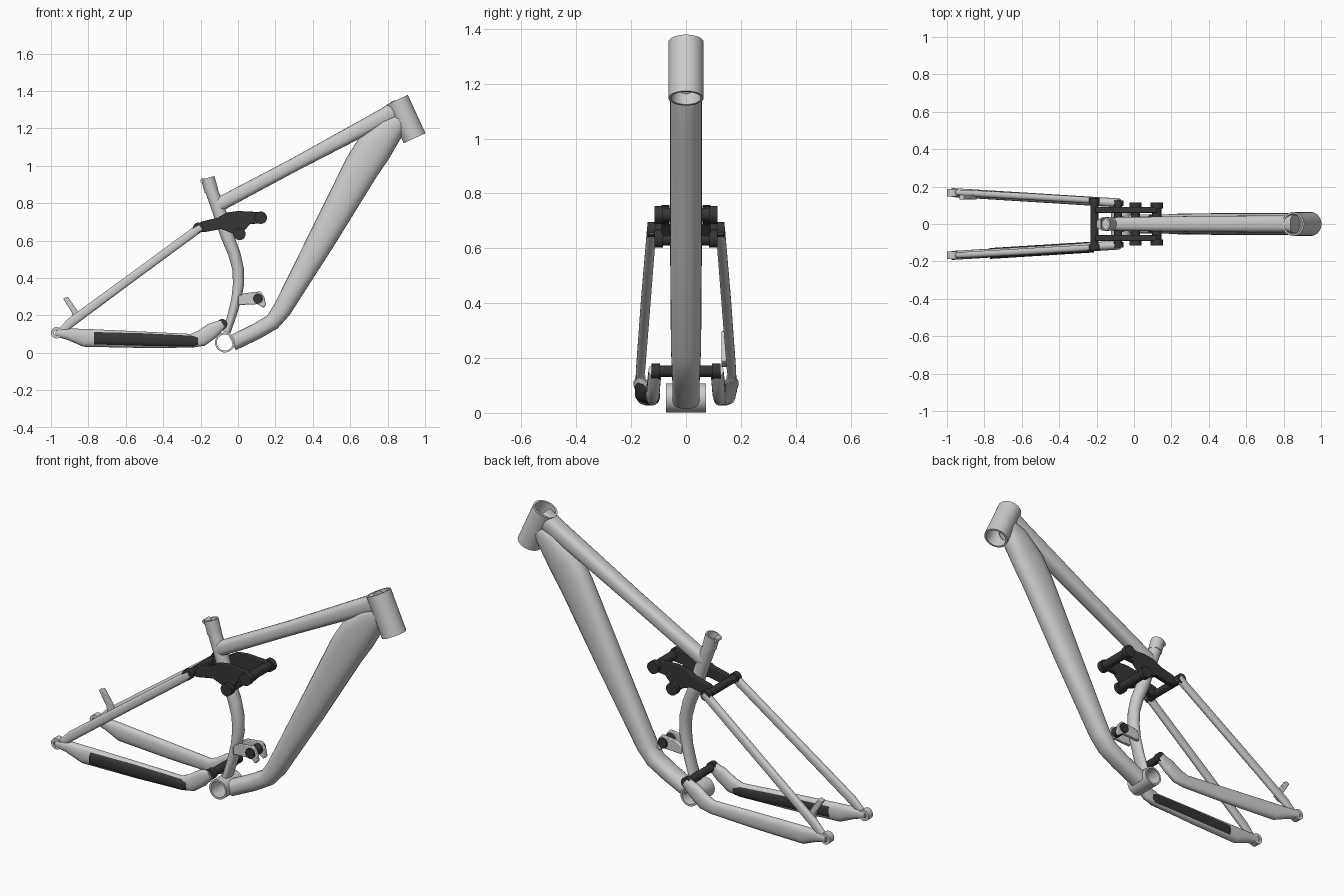
import bpy, bmesh, math
from mathutils import Vector

if "Cube" in bpy.data.objects:
    bpy.data.objects.remove(bpy.data.objects["Cube"])

dark = bpy.data.materials.new("dark_parts")
dark.diffuse_color = (0.035, 0.037, 0.04, 1)
dark.use_nodes = True
dark.node_tree.nodes["Principled BSDF"].inputs["Base Color"].default_value = dark.diffuse_color


def finish(name, bm, mat=None, angle=35):
    bmesh.ops.recalc_face_normals(bm, faces=bm.faces[:])
    me = bpy.data.meshes.new(name)
    bm.to_mesh(me)
    bm.free()
    ob = bpy.data.objects.new(name, me)
    bpy.context.collection.objects.link(ob)
    if mat:
        me.materials.append(mat)
    bpy.ops.object.select_all(action='DESELECT')
    ob.select_set(True)
    bpy.context.view_layer.objects.active = ob
    bpy.ops.object.shade_smooth_by_angle(angle=math.radians(angle))
    return ob


def bridge(bm, rings, closed=False):
    n = len(rings[0])
    pairs = list(zip(rings, rings[1:])) + ([(rings[-1], rings[0])] if closed else [])
    for a, b in pairs:
        for i in range(n):
            j = (i + 1) % n
            bm.faces.new((a[i], a[j], b[j], b[i]))
    if not closed:
        bm.faces.new(rings[0])
        bm.faces.new(rings[-1])


def loft(name, stations, mat=None, n=24, power=1.0):
    """Tube through stations (x, z, half height, half width, y)."""
    bm = bmesh.new()
    pts = [Vector((s[0], s[4], s[1])) for s in stations]
    rings = []
    for k, s in enumerate(stations):
        d = Vector((0, 0, 0))
        if k > 0:
            d += (pts[k] - pts[k - 1]).normalized()
        if k < len(pts) - 1:
            d += (pts[k + 1] - pts[k]).normalized()
        up = Vector((-d.z, 0, d.x)).normalized()
        ring = []
        for i in range(n):
            a = math.tau * i / n
            c, q = math.cos(a), math.sin(a)
            c = math.copysign(abs(c) ** power, c)
            q = math.copysign(abs(q) ** power, q)
            ring.append(bm.verts.new(pts[k] + up * q * s[2] + Vector((0, c * s[3], 0))))
        rings.append(ring)
    bridge(bm, rings)
    return finish(name, bm, mat)


def cylinder(name, p0, p1, r, r_in=0, mat=None, n=32):
    """Solid or hollow cylinder between two points."""
    p0, p1 = Vector(p0), Vector(p1)
    rot = (p1 - p0).to_track_quat('Z', 'Y')
    bm = bmesh.new()

    def ring(p, rad):
        return [bm.verts.new(p + rot @ Vector((rad * math.cos(math.tau * i / n),
                                               rad * math.sin(math.tau * i / n), 0))) for i in range(n)]
    rings = [ring(p0, r), ring(p1, r)]
    if r_in:
        rings += [ring(p1, r_in), ring(p0, r_in)]
    bridge(bm, rings, closed=r_in > 0)
    return finish(name, bm, mat)


def plate(name, outline, y0, y1, mat=None):
    """Flat side-view outline extruded across y."""
    bm = bmesh.new()
    bridge(bm, [[bm.verts.new((x, y, z)) for x, z in outline] for y in (y0, y1)])
    ob = finish(name, bm, mat)
    bev = ob.modifiers.new("soft_edge", 'BEVEL')
    bev.width, bev.segments = 0.004, 2
    return ob


def pivot(name, x, z, half, r, mat=dark):
    """Cross shaft with wider end caps."""
    cylinder(name + "_shaft", (x, -half, z), (x, half, z), r * 0.75, mat=mat)
    for s, side in ((-1, "right"), (1, "left")):
        cylinder(f"{name}_cap_{side}", (x, s * (half - 0.03), z), (x, s * half, z), r, r * 0.45, mat)
        cylinder(f"{name}_bolt_{side}", (x, s * (half - 0.03), z), (x, s * (half - 0.006), z), r * 0.45)


# Head tube and bottom bracket shell
cylinder("head_tube", (0.85, 0, 1.352), (0.944, 0, 1.147), 0.064, 0.054, n=40)
cylinder("bottom_bracket_shell", (-0.07, -0.073, 0.055), (-0.07, 0.073, 0.055), 0.053, 0.043, n=40)

# Main tubes
loft("top_tube", [(-0.115, 0.785, 0.038, 0.036, 0), (0.3, 1.005, 0.036, 0.042, 0),
                  (0.78, 1.262, 0.045, 0.046, 0), (0.86, 1.305, 0.052, 0.048, 0)], power=0.75)
loft("down_tube", [(-0.03, 0.052, 0.042, 0.05, 0), (0.1, 0.115, 0.043, 0.05, 0),
                   (0.185, 0.165, 0.044, 0.052, 0), (0.235, 0.23, 0.05, 0.055, 0),
                   (0.45, 0.61, 0.074, 0.058, 0), (0.66, 0.99, 0.095, 0.058, 0),
                   (0.725, 1.09, 0.098, 0.058, 0), (0.815, 1.195, 0.075, 0.058, 0),
                   (0.87, 1.24, 0.045, 0.054, 0)], power=0.85)

# Curved seat tube with an open collar and clamp bolt
loft("seat_tube", [(-0.145, 0.875, 0.034, 0.034, 0), (-0.105, 0.77, 0.036, 0.036, 0),
                   (-0.06, 0.63, 0.035, 0.036, 0), (-0.02, 0.53, 0.033, 0.036, 0),
                   (0.0, 0.45, 0.031, 0.035, 0), (0.003, 0.37, 0.03, 0.034, 0),
                   (-0.008, 0.29, 0.027, 0.034, 0), (-0.032, 0.2, 0.024, 0.036, 0),
                   (-0.06, 0.11, 0.02, 0.04, 0)])
cylinder("seat_collar", (-0.162, 0, 0.935), (-0.142, 0, 0.865), 0.037, 0.029)
cylinder("seat_clamp_bolt", (-0.188, -0.022, 0.92), (-0.188, 0.022, 0.92), 0.013)

# Shock lower mount
for s, side in ((-1, "right"), (1, "left")):
    plate(f"shock_mount_{side}", [(0.0, 0.3), (0.03, 0.318), (0.12, 0.328), (0.14, 0.3),
                                  (0.15, 0.255), (0.135, 0.24), (0.105, 0.26), (0.0, 0.255)],
          s * 0.024, s * 0.044)
cylinder("shock_mount_bolt", (0.107, -0.052, 0.29), (0.107, 0.052, 0.29), 0.027, mat=dark)

# Rocker link with its pivots
rocker = [(-0.225, 0.665), (-0.2, 0.7), (-0.11, 0.722), (-0.06, 0.75), (0.0, 0.758), (0.12, 0.752),
          (0.14, 0.72), (0.12, 0.692), (0.065, 0.688), (0.035, 0.655), (0.015, 0.61),
          (-0.02, 0.635), (-0.09, 0.662), (-0.18, 0.645), (-0.215, 0.645)]
for s, side in ((-1, "right"), (1, "left")):
    plate(f"rocker_plate_{side}", rocker, s * 0.06, s * 0.09, dark)
pivot("rocker_front_pivot", 0.122, 0.722, 0.114, 0.033)
pivot("rocker_lower_pivot", 0.008, 0.635, 0.114, 0.033)
pivot("rocker_rear_pivot", -0.212, 0.668, 0.14, 0.028)
pivot("chainstay_pivot", -0.085, 0.152, 0.125, 0.028)


def stay_y(x):
    return 0.168 + (x + 0.97) * -0.062


# Rear triangle, same on both sides
chain = [(-0.975, 0.107, 0.02), (-0.91, 0.1, 0.03), (-0.82, 0.08, 0.048), (-0.52, 0.07, 0.044),
         (-0.25, 0.064, 0.037), (-0.195, 0.078, 0.044), (-0.135, 0.12, 0.042), (-0.08, 0.155, 0.024)]
for s, side in ((-1, "right"), (1, "left")):
    loft(f"chainstay_{side}", [(x, z, h, 0.024, s * stay_y(x)) for x, z, h in chain], power=0.85)
    loft(f"seatstay_{side}", [(-0.945, 0.115, 0.02, 0.014, s * 0.168), (-0.89, 0.165, 0.025, 0.017, s * 0.165),
                              (-0.55, 0.415, 0.023, 0.018, s * 0.146), (-0.2, 0.672, 0.023, 0.017, s * 0.125)],
         power=0.8)
    cylinder(f"dropout_{side}", (-0.97, s * 0.148, 0.107), (-0.97, s * 0.186, 0.107), 0.03, 0.014)

# Dark chainstay guard on the drive side
loft("chainstay_guard", [(x, z, h, 0.029, -stay_y(x) - 0.002) for x, z, h in
                         ((-0.77, 0.078, 0.036), (-0.52, 0.071, 0.036),
                          (-0.24, 0.062, 0.031), (-0.215, 0.062, 0.02))], dark, power=0.7)

# Brake mount on the left seatstay
plate("brake_mount", [(-0.935, 0.29), (-0.91, 0.3), (-0.862, 0.23), (-0.84, 0.19), (-0.88, 0.165), (-0.888, 0.215)],
      0.13, 0.155)
